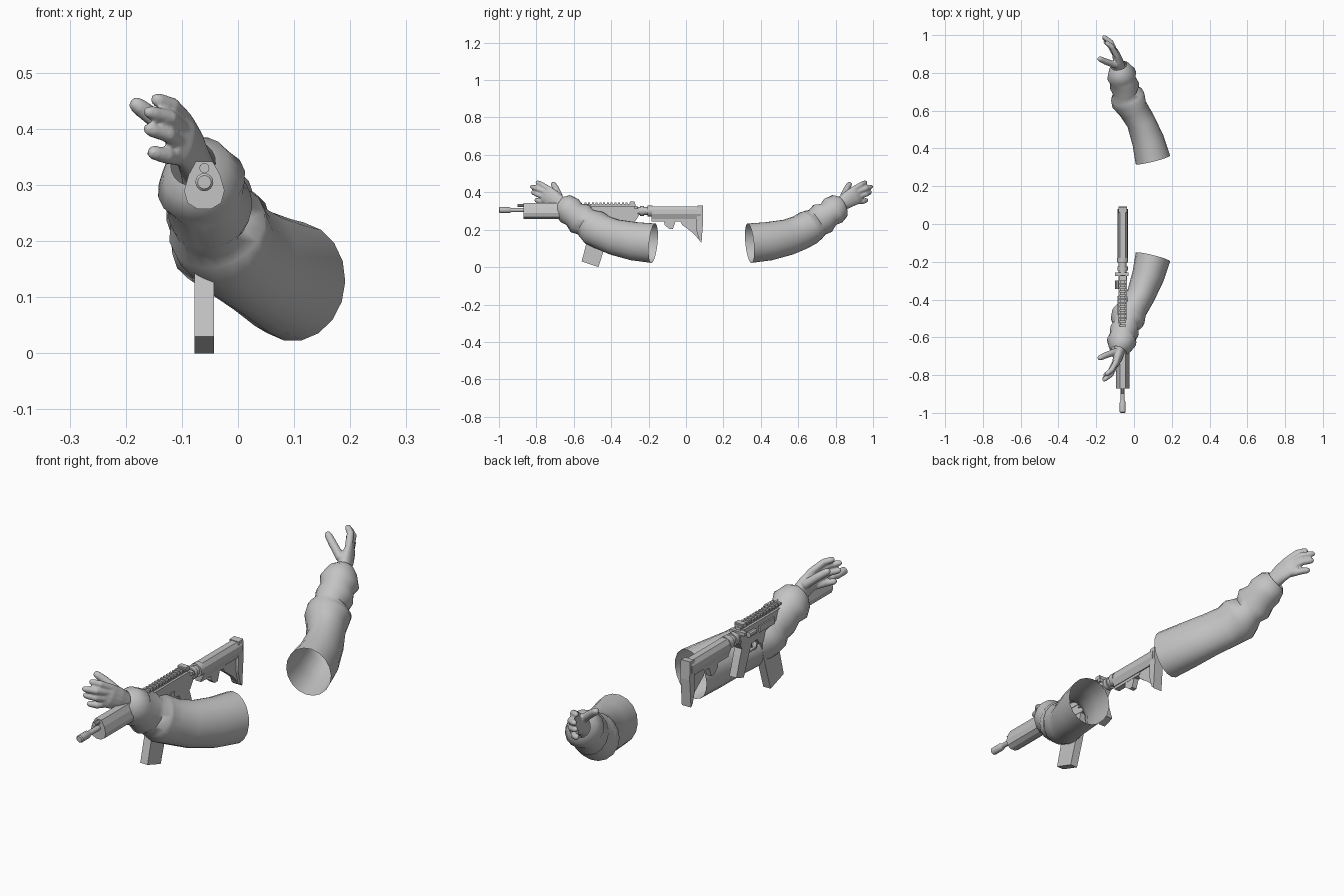
import bpy
import bmesh
import math
from mathutils import Vector

cube = bpy.data.objects.get("Cube")
if cube:
    bpy.data.objects.remove(cube)

GREY = (0.55, 0.55, 0.55, 1)
mat = bpy.data.materials.new("plain grey")
mat.use_nodes = True
mat.diffuse_color = GREY
bsdf = next(n for n in mat.node_tree.nodes if n.type == "BSDF_PRINCIPLED")
bsdf.inputs["Base Color"].default_value = GREY
bsdf.inputs["Roughness"].default_value = 0.8

AXIS_X = -0.06     # rifle centre plane
MIRROR = 0.165     # the two arms mirror each other in y


def finish(name, bm, smooth=None):
    bmesh.ops.recalc_face_normals(bm, faces=bm.faces)
    mesh = bpy.data.meshes.new(name)
    bm.to_mesh(mesh)
    bm.free()
    mesh.materials.append(mat)
    ob = bpy.data.objects.new(name, mesh)
    bpy.context.collection.objects.link(ob)
    if smooth:
        bpy.ops.object.select_all(action="DESELECT")
        ob.select_set(True)
        bpy.context.view_layer.objects.active = ob
        bpy.ops.object.shade_smooth_by_angle(angle=math.radians(smooth))
    return ob


def loft(bm, rings, sides=12, cap=True, wrinkle_from=None):
    """Skin elliptical rings (x, y, z, side radius, upper radius)."""
    centres = [Vector(r[:3]) for r in rings]
    loops = []
    for i, (x, y, z, ru, rv) in enumerate(rings):
        t = (centres[min(i + 1, len(rings) - 1)] - centres[max(i - 1, 0)]).normalized()
        side = t.cross(Vector((0, 0, 1))).normalized()
        up = side.cross(t)
        loop = []
        for k in range(sides):
            a = math.tau * k / sides
            w = 1
            if wrinkle_from is not None and i >= wrinkle_from:
                w += 0.05 * math.sin(2 * a + i * 1.7)
            loop.append(bm.verts.new(
                centres[i] + w * (side * ru * math.cos(a) + up * rv * math.sin(a))))
        loops.append(loop)
    for a, b in zip(loops, loops[1:]):
        for k in range(sides):
            n = (k + 1) % sides
            bm.faces.new((a[k], a[n], b[n], b[k]))
    if cap:
        bm.faces.new(loops[0])
        bm.faces.new(loops[-1])


def prism(name, pts, lo, hi, axis="x"):
    """Extrude a (y, z) outline along x, or an (x, z) outline along y."""
    bm = bmesh.new()
    place = {"x": lambda p, d: (d, p[0], p[1]), "y": lambda p, d: (p[0], d, p[1])}[axis]
    a = [bm.verts.new(place(p, lo)) for p in pts]
    b = [bm.verts.new(place(p, hi)) for p in pts]
    bm.faces.new(a)
    bm.faces.new(b)
    for k in range(len(pts)):
        n = (k + 1) % len(pts)
        bm.faces.new((a[k], a[n], b[n], b[k]))
    return finish(name, bm)


def slab(name, pts, half, x=AXIS_X):
    return prism(name, pts, x - half, x + half)


def box(name, half, y0, y1, z0, z1, x=AXIS_X):
    return slab(name, [(y0, z0), (y1, z0), (y1, z1), (y0, z1)], half, x)


def tube(name, stations, z, x=AXIS_X, sides=16):
    """Turned part along y from (y, radius) stations."""
    bm = bmesh.new()
    loft(bm, [(x, y, z, r, r) for y, r in stations], sides)
    return finish(name, bm, 35)


# Arms: sleeve with bunched cuff, and a hand with slightly curled fingers
SLEEVE = [
    (.10, .34, .128, .094, .107), (.075, .44, .138, .086, .104),
    (.035, .545, .16, .076, .097), (-.005, .61, .185, .078, .094),
    (-.03, .655, .21, .09, .098), (-.037, .68, .226, .085, .09),
    (-.045, .702, .24, .068, .076), (-.05, .73, .26, .08, .086),
    (-.06, .762, .282, .067, .073), (-.065, .787, .302, .077, .08),
    (-.075, .822, .328, .062, .066), (-.08, .838, .338, .042, .045),
]
PALM = [
    (-.06, .76, .285, .034, .038), (-.073, .82, .33, .031, .036),
    (-.085, .868, .362, .026, .046), (-.097, .905, .383, .02, .05),
    (-.108, .928, .393, .012, .043),
]
# each digit: base, middle, tip
DIGITS = [
    [(-.095, .84, .375), (-.15, .86, .42), (-.19, .878, .45)],
    [(-.095, .895, .415), (-.118, .938, .442), (-.152, .965, .455)],
    [(-.1, .91, .4), (-.122, .962, .42), (-.166, .995, .432)],
    [(-.103, .915, .375), (-.125, .962, .39), (-.166, .988, .402)],
    [(-.105, .905, .35), (-.128, .948, .352), (-.159, .97, .36)],
]


def build_arm(label, flip):
    def place(p):
        return (p[0], MIRROR - p[1] if flip else p[1]) + tuple(p[2:])

    bm = bmesh.new()
    loft(bm, [place(r) for r in SLEEVE], 18, cap=False, wrinkle_from=4)
    finish(label + "_sleeve", bm, 60)

    bm = bmesh.new()
    loft(bm, [place(r) for r in PALM], 14)
    for n, digit in enumerate(DIGITS):
        a, m, t = (Vector(place(p)) for p in digit)
        r = .017 if n == 0 else .0145
        path = [(a, 1.1), (m, 1.0), (m.lerp(t, .7), .9), (m.lerp(t, .93), .65), (t, .25)]
        loft(bm, [(*p, r * s, r * s) for p, s in path], 10)
    hand = finish(label + "_hand", bm)
    blend = hand.modifiers.new("blend", "REMESH")
    blend.mode = "VOXEL"
    blend.voxel_size = .0045
    blend.use_smooth_shade = True
    soften = hand.modifiers.new("soften", "SMOOTH")
    soften.factor = .5
    soften.iterations = 3


build_arm("rear_arm", False)
build_arm("front_arm", True)

# Barrel, muzzle and handguard
tube("barrel", [(-.95, .011), (-.6, .011)], .305)
tube("muzzle", [(-1, .012), (-.996, .016), (-.945, .016), (-.935, .011)], .305)
tube("gas_tube", [(-.9, .009), (-.84, .009)], .33, sides=10)
half_guard = [(.015, .342), (.028, .318), (.036, .29), (.03, .268), (.012, .257)]
guard = [(AXIS_X + x, z) for x, z in half_guard]
guard += [(AXIS_X - x, z) for x, z in reversed(half_guard)]
prism("handguard", guard, -.87, -.56, "y")
tube("guard_collar", [(-.565, .036), (-.55, .036), (-.535, .028)], .3)

# Receiver
slab("upper_receiver", [(-.55, .27), (-.26, .27), (-.255, .31), (-.28, .328), (-.55, .328)], .022)
slab("lower_receiver", [(-.52, .28), (-.525, .235), (-.39, .225), (-.375, .25),
                        (-.27, .248), (-.245, .285)], .02)
box("rail_base", .012, -.545, -.27, .325, .338)
for i in range(14):
    y = -.543 + i * .02
    box(f"rail_tooth_{i + 1}", .017, y, y + .011, .336, .346)
box("charging_handle", .036, -.275, -.258, .312, .326, AXIS_X - .004)
box("rear_sight", .02, -.3, -.275, .335, .352)
tube("forward_assist", [(-.345, .012), (-.3, .012)], .3, AXIS_X - .028, 10)
box("ejection_cover", .004, -.48, -.38, .28, .308, AXIS_X - .024)
box("bolt_catch", .004, -.41, -.385, .25, .285, AXIS_X + .022)

# Magazine, trigger and grip
slab("magazine", [(-.5, .25), (-.532, .13), (-.558, .03), (-.468, 0),
                  (-.43, .12), (-.395, .25)], .0175)
slab("pistol_grip", [(-.345, .255), (-.275, .255), (-.262, .22), (-.235, .135),
                     (-.285, .118), (-.325, .215)], .017)
slab("trigger_guard", [(-.395, .23), (-.385, .203), (-.33, .203), (-.325, .21),
                       (-.38, .21), (-.388, .23)], .008)
slab("trigger", [(-.36, .252), (-.348, .252), (-.352, .232), (-.362, .215)], .004)

# Buffer tube and stock
tube("buffer_tube", [(-.265, .021), (-.1, .021)], .3)
tube("lock_ring", [(-.245, .027), (-.225, .027)], .3)
tube("stock_collar", [(-.205, .029), (-.18, .029)], .3)
half_stock = [(.014, .325), (.025, .308), (.027, .285), (.016, .257)]
stock = [(AXIS_X + x, z) for x, z in half_stock]
stock += [(AXIS_X - x, z) for x, z in reversed(half_stock)]
prism("stock_body", stock, -.185, .08, "y")
slab("stock_butt", [(.06, .328), (.09, .33), (.092, .25), (.083, .13), (.07, .145), (.055, .2)], .022)
slab("stock_brace", [(-.04, .262), (.065, .262), (.075, .14), (.04, .18), (-.005, .215),
                     (-.02, .225)], .011)
slab("stock_latch", [(-.12, .262), (-.05, .262), (-.07, .205), (-.09, .205), (-.115, .225)], .012)
box("stock_under_rail", .013, -.185, -.02, .245, .262)
